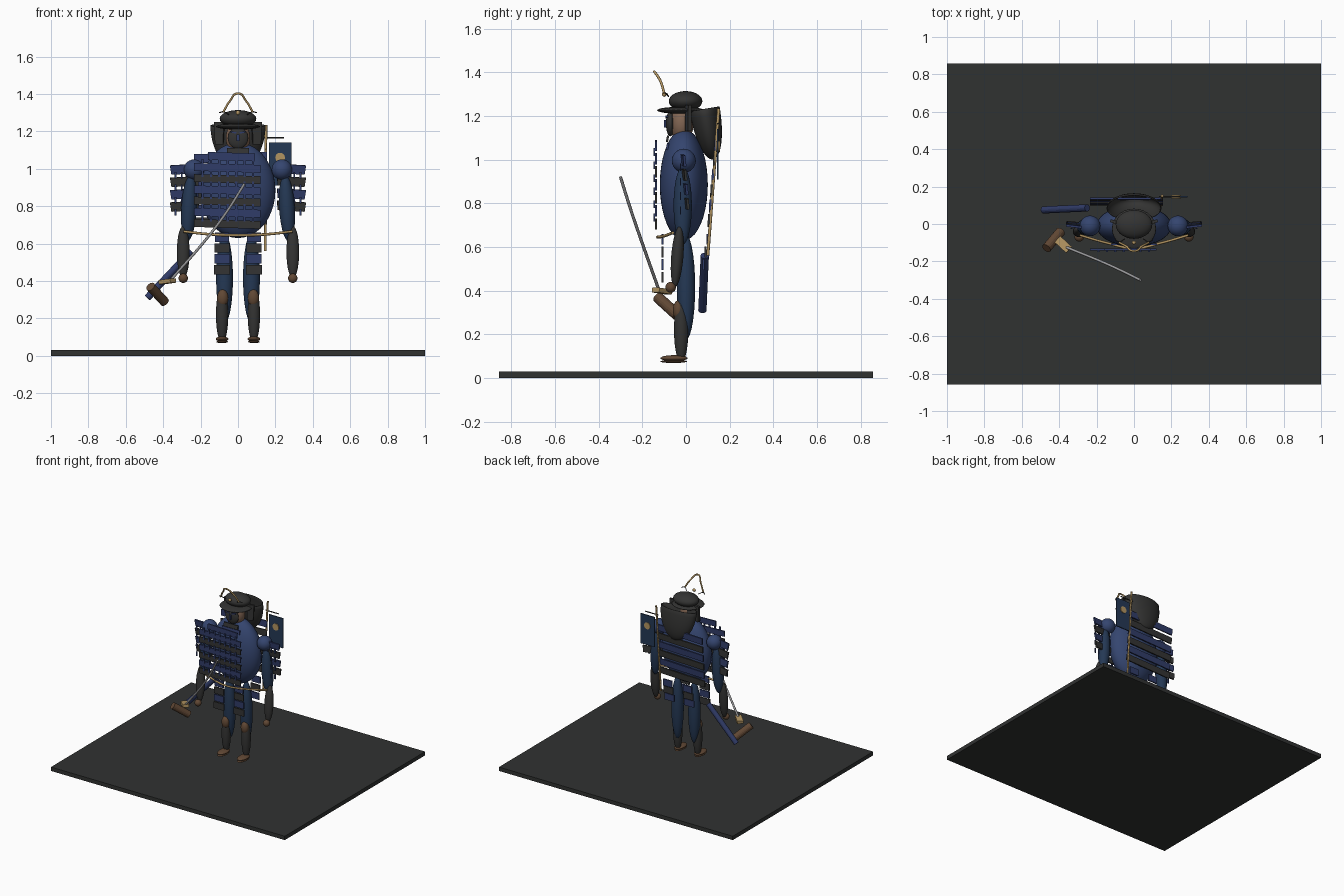
import bpy, bmesh, math
from mathutils import Vector, Matrix

if "Cube" in bpy.data.objects:
    bpy.data.objects.remove(bpy.data.objects["Cube"])


def mat(name, c):
    m = bpy.data.materials.new(name)
    m.diffuse_color = (*c, 1)
    m.use_nodes = True
    m.node_tree.nodes["Principled BSDF"].inputs["Base Color"].default_value = m.diffuse_color
    return m


DARK = mat("dark_lacquer", (.034, .034, .033))
GROUND = mat("ground_grey", (.03, .032, .031))
BLUE = mat("indigo", (.035, .06, .16))
NAVY = mat("navy", (.018, .04, .09))
LACE = mat("lace_blue", (.03, .045, .14))
GOLD = mat("gold", (.45, .3, .12))
BROWN = mat("brown", (.12, .065, .035))
SKIN = mat("skin", (.22, .13, .085))
STEEL = mat("steel", (.35, .35, .36))


def add(name, bm, m, smooth=False):
    me = bpy.data.meshes.new(name)
    bm.to_mesh(me)
    bm.free()
    ob = bpy.data.objects.new(name, me)
    bpy.context.collection.objects.link(ob)
    me.materials.append(m)
    for p in me.polygons:
        p.use_smooth = smooth
    return ob


def ball(name, c, r, m, rot=(0, 0, 0), seg=28):
    bm = bmesh.new()
    bmesh.ops.create_uvsphere(bm, u_segments=seg, v_segments=seg // 2, radius=1)
    ob = add(name, bm, m, True)
    ob.location, ob.scale, ob.rotation_euler = c, r, rot
    return ob


def box(name, c, s, m, rot=(0, 0, 0), taper=1.0):
    # taper scales the width of the lower edge
    bm = bmesh.new()
    bmesh.ops.create_cube(bm, size=1)
    for v in bm.verts:
        if v.co.z < 0:
            v.co.x *= taper
        v.co = Vector([v.co[i] * s[i] for i in range(3)])
    ob = add(name, bm, m)
    ob.location, ob.rotation_euler = c, rot
    return ob


def rod(name, a, b, r, m, seg=16):
    a, b = Vector(a), Vector(b)
    bm = bmesh.new()
    bmesh.ops.create_cone(bm, cap_ends=True, segments=seg, radius1=r, radius2=r,
                          depth=(b - a).length)
    ob = add(name, bm, m)
    ob.location = (a + b) / 2
    ob.rotation_mode = 'QUATERNION'
    ob.rotation_quaternion = (b - a).to_track_quat('Z', 'Y')
    return ob


def tube(name, pts, r, m):
    cu = bpy.data.curves.new(name, 'CURVE')
    cu.dimensions = '3D'
    cu.bevel_depth, cu.bevel_resolution, cu.use_fill_caps = r, 2, True
    sp = cu.splines.new('BEZIER')
    sp.bezier_points.add(len(pts) - 1)
    for bp, p in zip(sp.bezier_points, pts):
        bp.co = p
        bp.handle_left_type = bp.handle_right_type = 'AUTO'
    ob = bpy.data.objects.new(name, cu)
    bpy.context.collection.objects.link(ob)
    cu.materials.append(m)
    return ob


# ground slab
box("ground_slab", (0, 0, .015), (2, 1.714, .03), GROUND)

# torso
ball("torso", (0, -.01, .885), (.2, .11, .255), BLUE, seg=40)

# breast and back lamellar rows, both shifted towards -x
for i in range(7):
    z = 1.065 - i * .06
    m = DARK if i % 2 == 0 and i else LACE
    x0, x1 = (-.16, .09) if i == 0 else (-.235, .12)
    box("breast_plate_row", ((x0 + x1) / 2, -.137, z), (x1 - x0, .01, .042), m, (0, .03, 0))
    if i < 6:
        for k in range(7):
            box("breast_lacing", (-.19 + k * .045, -.145, z - .03), (.012, .007, .035), LACE)
for i in range(6):
    z = 1.06 - i * .068
    box("back_plate_row", (-.04, .135 - i * .006, z), (.39, .01, .048),
        DARK if i % 2 else LACE, (-.06, -.03, 0))

# limbs and armour mirrored on both sides
for s in (-1, 1):
    ball("shoulder", (s * .235, -.01, .995), (.055, .055, .055), BLUE)
    ball("upper_arm", (s * .262, -.015, .79), (.042, .042, .18), NAVY, (0, -s * .06, 0))
    ball("forearm_guard", (s * .293, -.04, .555), (.034, .028, .14), DARK, (-.08, 0, 0))
    ball("hand", (s * .293, -.07, .415), (.025, .024, .025), BROWN)
    # shoulder guard rows
    for i in range(4):
        box("shoulder_guard_row", (s * .285, -.015 + .005 * i, .998 - i * .066),
            (.155, .012, .05), DARK if i % 2 else LACE, (.1, s * .06, s * .12), .94)
        for k in range(4):
            box("shoulder_lacing", (s * (.235 + .033 * k), -.025, .965 - i * .066),
                (.01, .006, .035), LACE)
    # legs
    ball("thigh", (s * .072, 0, .415), (.045, .042, .24), NAVY)
    ball("shin_guard", (s * .085, -.022, .22), (.033, .033, .15), DARK)
    ball("knee_guard", (s * .082, -.035, .31), (.03, .025, .045), BROWN)
    ball("foot", (s * .085, -.055, .09), (.034, .062, .014), BROWN)
    ball("sandal", (s * .085, -.057, .075), (.031, .062, .007), BROWN)
    # hanging skirt panels, front and back
    for y, n in ((-.108, 4), (.1, 3)):
        for i in range(n):
            box("skirt_plate", (s * .085, y - .01 * i * (y > 0), .635 - i * .058),
                (.075 + .004 * i, .01, .05), DARK if i % 2 else LACE)
    # helmet side turn-backs
    box("helmet_turnback", (s * .1, .01, 1.19), (.055, .016, .12), DARK, (0, 0, s * .3), .8)
    # crest wires
    tube("crest_wire", [(s * .05, -.08, 1.29), (s * .08, -.095, 1.305), (s * .1, -.085, 1.3)],
         .003, DARK)

# belt
tube("belt", [(-.29, -.06, .665), (-.15, -.1, .65), (0, -.13, .645), (.15, -.1, .65),
              (.29, -.06, .665)], .007, GOLD)

# head, mask and helmet
ball("head", (0, -.02, 1.165), (.065, .055, .085), SKIN)
ball("face_mask", (0, -.072, 1.165), (.055, .02, .058), DARK)
box("mask_nose", (0, -.093, 1.165), (.014, .016, .035), LACE)
for s in (-1, 1):
    box("mask_brow", (s * .025, -.088, 1.195), (.032, .01, .008), LACE, (0, -s * .2, 0))
for i in range(2):
    box("throat_guard_row", (0, -.085, 1.095 - i * .035), (.12 + .03 * i, .01, .03),
        LACE if i else DARK, (-.2, 0, 0))
ball("helmet_dome", (0, -.002, 1.268), (.098, .077, .046), DARK)
ball("helmet_brim", (0, -.025, 1.226), (.118, .107, .016), DARK)
ball("crest_boss", (0, -.1, 1.3), (.012, .01, .012), GOLD)
tube("helmet_crest", [(-.078, -.1, 1.305), (-.045, -.117, 1.36), (0, -.145, 1.403),
                      (.045, -.117, 1.36), (.078, -.1, 1.305)], .006, GOLD)

# neck guard: open lower half of a tilted bowl
bm = bmesh.new()
bmesh.ops.create_uvsphere(bm, u_segments=36, v_segments=24, radius=1)
bmesh.ops.delete(bm, geom=[v for v in bm.verts if v.co.z > .01], context='VERTS')
guard = add("neck_guard", bm, DARK, True)
guard.location, guard.scale = (0, .085, 1.232), (.147, .07, .235)
guard.rotation_euler = (.17, 0, 0)
sol = guard.modifiers.new("thickness", 'SOLIDIFY')
sol.thickness = .04

# back banner
rod("banner_pole", (.15, .15, 1.235), (.145, .1, .56), .007, GOLD)
rod("banner_crossbar", (.135, .145, 1.165), (.245, .145, 1.165), .004, DARK)
box("banner_cloth", (.225, .146, 1.025), (.12, .008, .23), NAVY)
rod("banner_disc", (.225, .137, 1.06), (.225, .155, 1.06), .026, GOLD, 24)

# scabbard
rod("scabbard", (-.25, .086, .56), (-.485, .075, .31), .019, LACE)

# sword
blade = tube("sword_blade", [(-.36, -.125, .405), (-.165, -.205, .63), (-.06, -.253, .77),
                             (.035, -.3, .92)], .0075, STEEL)
box("sword_guard", (-.378, -.11, .398), (.085, .045, .022), GOLD, (0, -.1, -.75))
rod("sword_grip", (-.468, -.13, .37), (-.392, -.04, .288), .026, BROWN)
